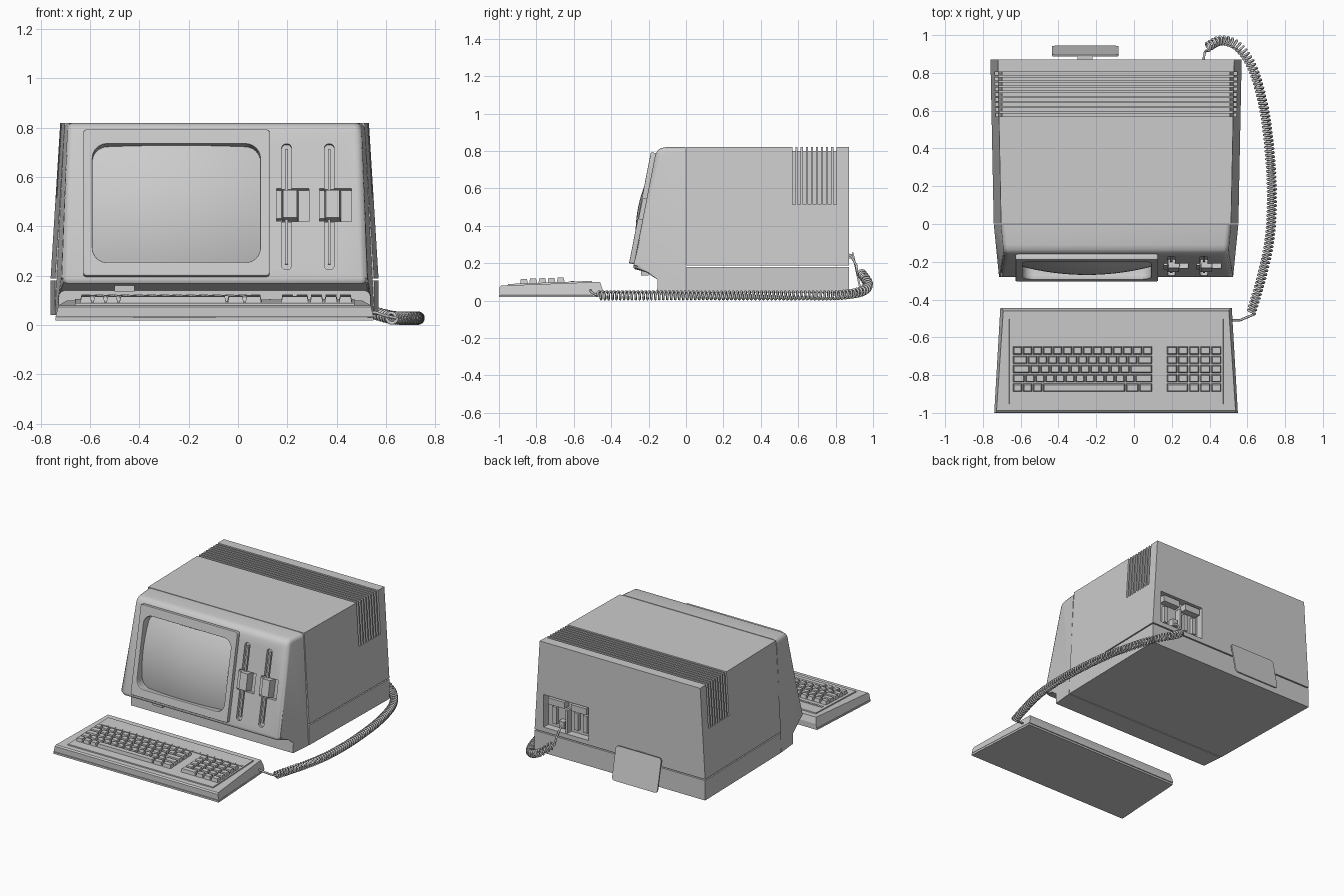
import bpy, bmesh, math
from mathutils import Matrix, Vector

if "Cube" in bpy.data.objects:
    bpy.data.objects.remove(bpy.data.objects["Cube"])

CX = -0.095  # centre line of the cabinet


def half_width(y, z):
    return 0.665 - 0.062 * max(0, z - 0.19) - 0.02 * (0.87 - y) - 0.08 * max(0, -y)


def finish(name, bm, M=None):
    if M:
        bm.transform(M)
    bmesh.ops.recalc_face_normals(bm, faces=bm.faces)
    me = bpy.data.meshes.new(name)
    bm.to_mesh(me)
    bm.free()
    ob = bpy.data.objects.new(name, me)
    bpy.context.collection.objects.link(ob)
    return ob


def activate(ob):
    bpy.ops.object.select_all(action='DESELECT')
    ob.select_set(True)
    bpy.context.view_layer.objects.active = ob


def smooth(ob, deg=35):
    activate(ob)
    bpy.ops.object.shade_smooth_by_angle(angle=math.radians(deg))


def prism(name, profile, width, round_edge=None, radius=0.03):
    """Side profile (y, z) spanned across x, with a half width per point."""
    bm = bmesh.new()
    rings = [[bm.verts.new((CX + s * width(y, z), y, z)) for y, z in profile] for s in (-1, 1)]
    n = len(profile)
    for i in range(n):
        j = (i + 1) % n
        bm.faces.new((rings[0][i], rings[0][j], rings[1][j], rings[1][i]))
    for r in rings:
        bm.faces.new(r)
    if round_edge:
        edges = [e for e in bm.edges
                 if (e.verts[0].co.x - CX) * (e.verts[1].co.x - CX) > 0
                 and all(round_edge(v.co) for v in e.verts)]
        bmesh.ops.bevel(bm, geom=edges, offset=radius, segments=4, profile=0.5,
                        affect='EDGES', clamp_overlap=False)
    return finish(name, bm)


def add_box(bm, lo, hi, taper=0.0):
    vs = [bm.verts.new((x, y, z)) for z, t in ((lo[2], 0), (hi[2], taper))
          for x, y in ((lo[0] + t, lo[1] + t), (hi[0] - t, lo[1] + t),
                       (hi[0] - t, hi[1] - t), (lo[0] + t, hi[1] - t))]
    for f in ((3, 2, 1, 0), (4, 5, 6, 7), (0, 1, 5, 4), (1, 2, 6, 5), (2, 3, 7, 6), (3, 0, 4, 7)):
        bm.faces.new([vs[i] for i in f])


def box(name, lo, hi, M=None, taper=0.0):
    bm = bmesh.new()
    add_box(bm, lo, hi, taper)
    return finish(name, bm, M)


def rounded(x0, y0, x1, y1, r, seg=8):
    pts = []
    for k, (cx, cy) in enumerate(((x1 - r, y1 - r), (x0 + r, y1 - r), (x0 + r, y0 + r), (x1 - r, y0 + r))):
        for i in range(seg + 1):
            a = math.pi / 2 * (k + i / seg)
            pts.append((cx + r * math.cos(a), cy + r * math.sin(a)))
    return pts


def plate(name, pts, z0, z1, M=None):
    bm = bmesh.new()
    lo, hi = ([bm.verts.new((x, y, z)) for x, y in pts] for z in (z0, z1))
    n = len(pts)
    bm.faces.new(lo[::-1])
    bm.faces.new(hi)
    for i in range(n):
        bm.faces.new((lo[i], lo[(i + 1) % n], hi[(i + 1) % n], hi[i]))
    return finish(name, bm, M)


def cut(ob, cutter):
    cutter.hide_render = True
    m = ob.modifiers.new("cut", 'BOOLEAN')
    m.operation, m.solver, m.object = 'DIFFERENCE', 'EXACT', cutter
    activate(ob)
    bpy.ops.object.modifier_apply(modifier=m.name)
    bpy.data.objects.remove(cutter)


def curve(name, loops, dims, cyclic, **settings):
    cu = bpy.data.curves.new(name, 'CURVE')
    cu.dimensions = dims
    for pts in loops:
        sp = cu.splines.new('POLY')
        sp.points.add(len(pts) - 1)
        for p, c in zip(sp.points, pts):
            p.co = (c[0], c[1], c[2] if len(c) > 2 else 0, 1)
        sp.use_cyclic_u = cyclic
    for k, v in settings.items():
        setattr(cu, k, v)
    ob = bpy.data.objects.new(name, cu)
    bpy.context.collection.objects.link(ob)
    activate(ob)
    bpy.ops.object.convert(target='MESH')
    return bpy.context.view_layer.objects.active


# main cabinet and base
cabinet = prism("cabinet", [(0.003, 0.188), (0.003, 0.82), (0.872, 0.82), (0.872, 0.188)], half_width)
prism("cabinet_base", [(0.003, 0.04), (0.003, 0.18), (0.872, 0.18), (0.872, 0.04)], half_width)

# vent grooves wrapping over the top and both sides
bm = bmesh.new()
wl, wh = half_width(0.69, 0.515) - 0.02, half_width(0.69, 0.8) - 0.02
U = [(-1, 0.515), (-wl, 0.515), (-wh, 0.8), (wh, 0.8), (wl, 0.515), (1, 0.515), (1, 1), (-1, 1)]
for k in range(9):
    y = 0.57 + 0.0272 * k
    a, b = ([bm.verts.new((CX + x, yy, z)) for x, z in U] for yy in (y, y + 0.016))
    bm.faces.new(a)
    bm.faces.new(b[::-1])
    for i in range(8):
        bm.faces.new((a[i], b[i], b[(i + 1) % 8], a[(i + 1) % 8]))
cut(cabinet, finish("vent_cutter", bm))

# connector recess on the back
cut(cabinet, box("port_cutter", (0.15, 0.82, 0.22), (0.50, 1.0, 0.45)))
for k, (x0, x1, z0, z1, y1) in enumerate(((0.17, 0.29, 0.39, 0.435, 0.868), (0.34, 0.47, 0.39, 0.435, 0.868),
                                          (0.18, 0.21, 0.25, 0.37, 0.845), (0.25, 0.28, 0.25, 0.37, 0.845),
                                          (0.32, 0.335, 0.22, 0.38, 0.865), (0.35, 0.39, 0.24, 0.29, 0.86),
                                          (0.42, 0.45, 0.25, 0.37, 0.845))):
    box(f"port_{k + 1}", (x0, 0.815, z0), (x1, y1, z1))

# front bezel housing
bezel = prism("front_bezel", [(-0.003, 0.04), (-0.003, 0.82), (-0.11, 0.82), (-0.135, 0.815), (-0.152, 0.803),
                              (-0.164, 0.78), (-0.28, 0.19), (-0.281, 0.178), (-0.275, 0.168),
                              (-0.15, 0.14), (-0.155, 0.04)],
              half_width, lambda c: c.z > 0.13, 0.028)

# frame of the sloping face: x across, y up the slope, z outwards
slope = Vector((0, 0.116, 0.59)).normalized()
out = Vector((0, -slope.z, slope.y))
F = Matrix.Translation((0, -0.28, 0.19)) @ Matrix((Vector((1, 0, 0)), slope, out)).transposed().to_4x4()

opening = rounded(-0.59, 0.06, 0.09, 0.55, 0.06)
cut(bezel, plate("screen_cutter", opening, -0.1, 0.1, F))
drives = (0.197, 0.37)
for x in drives:
    cut(bezel, plate("slot_cutter", rounded(x - 0.02, 0.035, x + 0.02, 0.555, 0.018, 5), -0.02, 0.1, F))
    cut(bezel, box("latch_cutter", (x - 0.04, 0.235, -0.035), (x + 0.09, 0.37, 0.1), F))
smooth(bezel)

# screen frame and bulging glass
frame = curve("screen_frame", [rounded(-0.627, 0.005, 0.128, 0.61, 0.012, 3), opening], '2D', True,
              fill_mode='BOTH', extrude=0.013, bevel_depth=0.004, bevel_resolution=1, offset=-0.004)
frame.data.transform(F @ Matrix.Translation((0, 0, 0.009)))
smooth(frame)
bm = bmesh.new()
N = 24
grid = [[bm.verts.new((-0.25 + 0.345 * a, 0.305 + 0.25 * b, 0.036 - 0.045 * a * a - 0.045 * b * b))
         for a in (2 * i / N - 1 for i in range(N + 1))] for b in (2 * j / N - 1 for j in range(N + 1))]
for j in range(N):
    for i in range(N):
        bm.faces.new((grid[j][i], grid[j][i + 1], grid[j + 1][i + 1], grid[j + 1][i]))
smooth(finish("screen_glass", bm, F), 60)

# disk drive slots and latches
for k, x in enumerate(drives):
    box(f"drive_{k + 1}_slot_rail", (x - 0.006, 0.06, -0.03), (x + 0.006, 0.535, -0.008), F)
    box(f"drive_{k + 1}_latch", (x - 0.02, 0.24, -0.04), (x + 0.048, 0.365, 0.022), F, 0.006)
    box(f"drive_{k + 1}_latch_tab", (x - 0.04, 0.245, -0.04), (x - 0.02, 0.36, 0.008), F)
box("brightness_knob", (-0.5, -0.24, 0.135), (-0.42, -0.2, 0.165))


# keyboard
def key_width(y, z):
    return 0.645 - 0.058 * (y + 1) - 0.25 * max(0, z - 0.033)


prism("keyboard_case", [(-0.997, 0.033), (-0.997, 0.072), (-0.988, 0.08), (-0.46, 0.10), (-0.446, 0.06),
                        (-0.446, 0.033)], key_width)
prism("keyboard_bottom", [(-1.0, 0.018), (-1.0, 0.031), (-0.45, 0.031), (-0.45, 0.018)], key_width)
K = Matrix.Translation((0, -1, 0.08)) @ Matrix.Rotation(math.atan(0.037), 4, 'X')
box("keyboard_panel", (-0.663, 0.045, -0.01), (0.475, 0.5, 0.007), K, 0.003)

bm = bmesh.new()
main_rows = ([1] * 14, [1.5] + [1] * 11 + [1.5], [1.75] + [1] * 10 + [2.25],
             [1.25] + [1] * 11 + [1.75], [1, 1, 1, 8.3, 1.35, 1.35])
pad_rows = [[1] * 5] * 4 + [[2, 1, 1, 1]]
for x0, x1, rows in ((-0.643, 0.098, main_rows), (0.172, 0.465, pad_rows)):
    for r, row in enumerate(rows):
        y, x, unit = 0.331 - 0.0492 * r, x0, (x1 - x0) / sum(row)
        for w in row:
            add_box(bm, (x + 0.003, y - 0.021, 0.004), (x + w * unit - 0.003, y + 0.021, 0.031), 0.005)
            x += w * unit
finish("keys", bm, K)

# thin strip of function labels above the keys
bm = bmesh.new()
for i in range(20):
    x = -0.64 + 0.0552 * i
    add_box(bm, (x, 0.385, 0.005), (x + 0.051, 0.402, 0.011))
finish("function_strip", bm, K)

# coiled keyboard cord
ctrl = [Vector(p) for p in ((0.62, -0.47, 0.028), (0.67, -0.3, 0.028), (0.715, -0.1, 0.028), (0.73, 0.12, 0.028),
                            (0.72, 0.36, 0.028), (0.69, 0.6, 0.028), (0.63, 0.82, 0.03), (0.55, 0.94, 0.05),
                            (0.46, 0.972, 0.09), (0.385, 0.935, 0.15))]
ext = [2 * ctrl[0] - ctrl[1]] + ctrl + [2 * ctrl[-1] - ctrl[-2]]
path = []
for i in range(len(ctrl) - 1):
    p0, p1, p2, p3 = ext[i:i + 4]
    for s in range(100):
        t = s / 100
        path.append(0.5 * (2 * p1 + (p2 - p0) * t + (2 * p0 - 5 * p1 + 4 * p2 - p3) * t * t
                           + (3 * p1 - p0 - 3 * p2 + p3) * t ** 3))
coil, length = [], 0.0
for a, b in zip(path, path[1:]):
    d = b - a
    T = d.normalized()
    side = T.cross(Vector((0, 0, 1))).normalized()
    up = side.cross(T)
    for h in (0, 0.5):
        ang = 2 * math.pi * (length + h * d.length) / 0.0215
        coil.append(a + d * h + 0.021 * (side * math.cos(ang) + up * math.sin(ang)))
    length += d.length
wire = dict(bevel_depth=0.0065, bevel_resolution=1, use_fill_caps=True)
curve("cord_coil", [coil], '3D', False, **wire)
curve("cord_front_end", [[(0.52, -0.51, 0.055), (0.56, -0.51, 0.05), (0.595, -0.495, 0.038), coil[0]]],
      '3D', False, **wire)
curve("cord_back_end", [[coil[-1], (0.375, 0.91, 0.19), (0.37, 0.885, 0.235), (0.37, 0.85, 0.262)]],
      '3D', False, **wire)

# loose cover plate leaning on the back, with its clip
P = Matrix.Translation((-0.258, 0.94, 0.03)) @ Matrix.Rotation(math.radians(90 + 12), 4, 'X')
plate("back_cover", rounded(-0.177, 0, 0.177, 0.232, 0.02, 4), -0.004, 0.006, P)
box("back_cover_clip", (-0.3, 0.868, 0.225), (-0.22, 0.897, 0.25))
